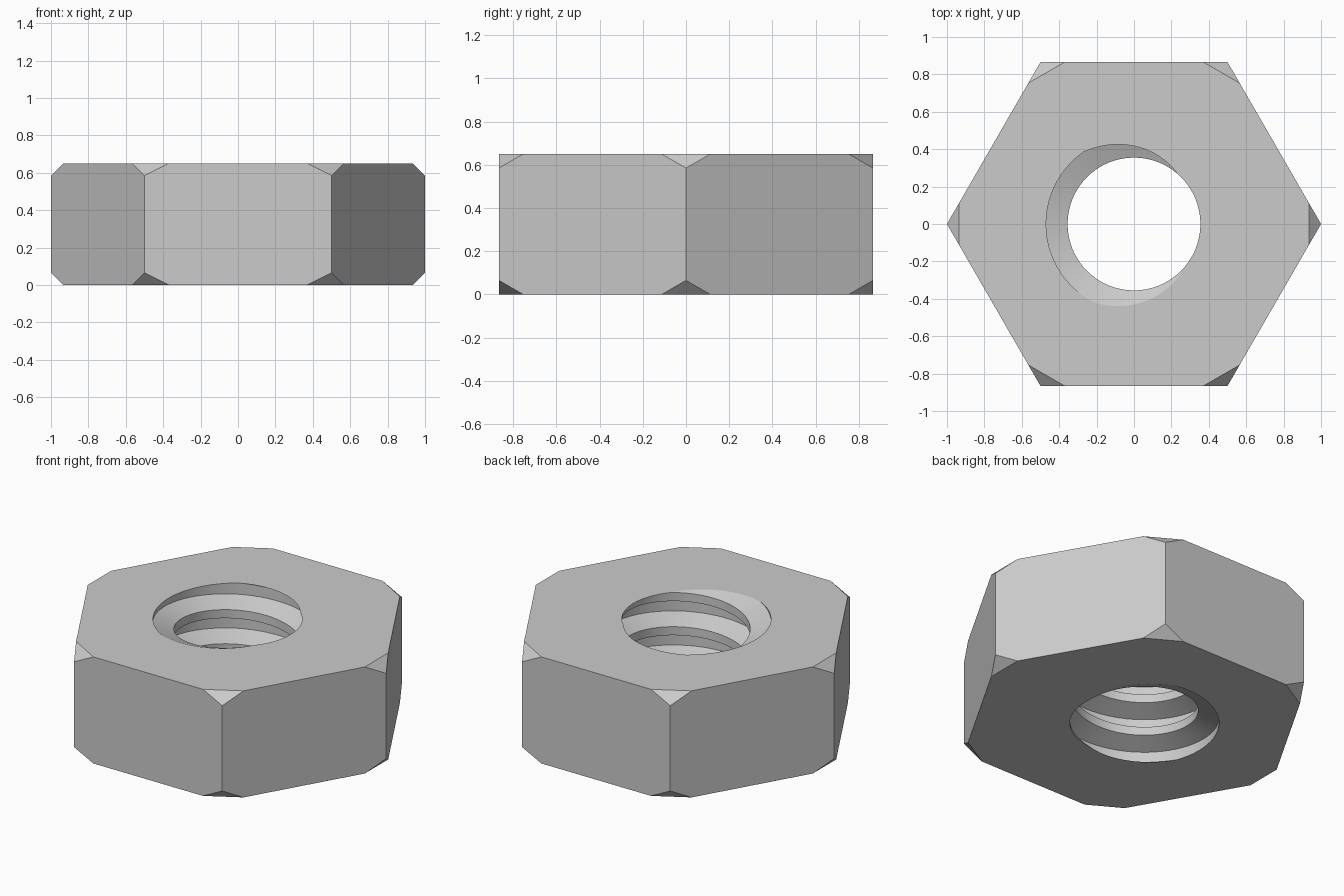
import bpy, bmesh
from math import sin, cos, pi, radians
from mathutils import Vector

if "Cube" in bpy.data.objects:
    bpy.data.objects.remove(bpy.data.objects["Cube"])

HEIGHT, CHAMFER = 0.65, 0.065
MINOR, MAJOR, PITCH = 0.355, 0.47, 0.208
STEPS = 72                      # segments per thread turn
ROOT_START = radians(125)       # where the root meets the top face

steel = bpy.data.materials.new("grey_steel")
steel.use_nodes = True
grey = (0.6, 0.6, 0.6, 1)
steel.diffuse_color = grey
steel.node_tree.nodes["Principled BSDF"].inputs["Base Color"].default_value = grey

bm = bmesh.new()

# Hexagonal body: hull of the cut corners
corners = [Vector((cos(i * pi / 3), sin(i * pi / 3), 0)) for i in range(6)]
for i, corner in enumerate(corners):
    for z, inset in ((0, CHAMFER), (HEIGHT, HEIGHT - CHAMFER)):
        bm.verts.new((corner.x, corner.y, inset))
        for neighbour in (corners[i - 1], corners[(i + 1) % 6]):
            p = corner.lerp(neighbour, 0.13)
            bm.verts.new((p.x, p.y, z))
bmesh.ops.convex_hull(bm, input=bm.verts[:])
bmesh.ops.dissolve_limit(bm, angle_limit=0.01, verts=bm.verts[:], edges=bm.edges[:])

# Open the two end faces, keeping their outlines
ends = [f for f in bm.faces if abs(f.normal.z) > 0.99]
bmesh.ops.delete(bm, geom=ends, context='FACES_ONLY')
body_faces = set(bm.faces)

# Internal thread: one pitch of profile (radius, drop) swept along a helix
profile = [(MAJOR, 0), (MAJOR, 0.33), (MINOR, 0.54), (MINOR, 0.79), (MAJOR, 1)]
rows = []
for step in range(-5 * STEPS, 2 * STEPS + 1):
    turn = step / STEPS
    a = ROOT_START + turn * 2 * pi
    rows.append([bm.verts.new((r * cos(a), r * sin(a), HEIGHT + (turn - d) * PITCH))
                 for r, d in profile])
for low, high in zip(rows, rows[1:]):
    for j in range(len(profile) - 1):
        bm.faces.new((low[j], low[j + 1], high[j + 1], high[j]))
thread_verts = [v for row in rows for v in row]
bmesh.ops.remove_doubles(bm, verts=thread_verts, dist=0.0001)

# Trim the thread flush with both ends
for z, up in ((HEIGHT, 1), (0, -1)):
    faces = [f for f in bm.faces if f not in body_faces]
    geom = faces + list({e for f in faces for e in f.edges}) + \
        list({v for f in faces for v in f.verts})
    bmesh.ops.bisect_plane(bm, geom=geom, plane_co=(0, 0, z), dist=0.00001,
                           plane_no=(0, 0, up), clear_outer=True)

# End faces between the hexagon outline and the thread rim
for z in (HEIGHT, 0):
    rim = [e for e in bm.edges if len(e.link_faces) == 1
           and all(abs(v.co.z - z) < 0.0002 for v in e.verts)]
    bmesh.ops.triangle_fill(bm, edges=rim, use_beauty=True, normal=(0, 0, 1))
bmesh.ops.recalc_face_normals(bm, faces=bm.faces[:])

mesh = bpy.data.meshes.new("hex_nut")
bm.to_mesh(mesh)
bm.free()
mesh.materials.append(steel)
nut = bpy.data.objects.new("hex_nut", mesh)
bpy.context.collection.objects.link(nut)
bpy.context.view_layer.objects.active = nut
nut.select_set(True)
bpy.ops.object.shade_smooth_by_angle(angle=radians(15))
